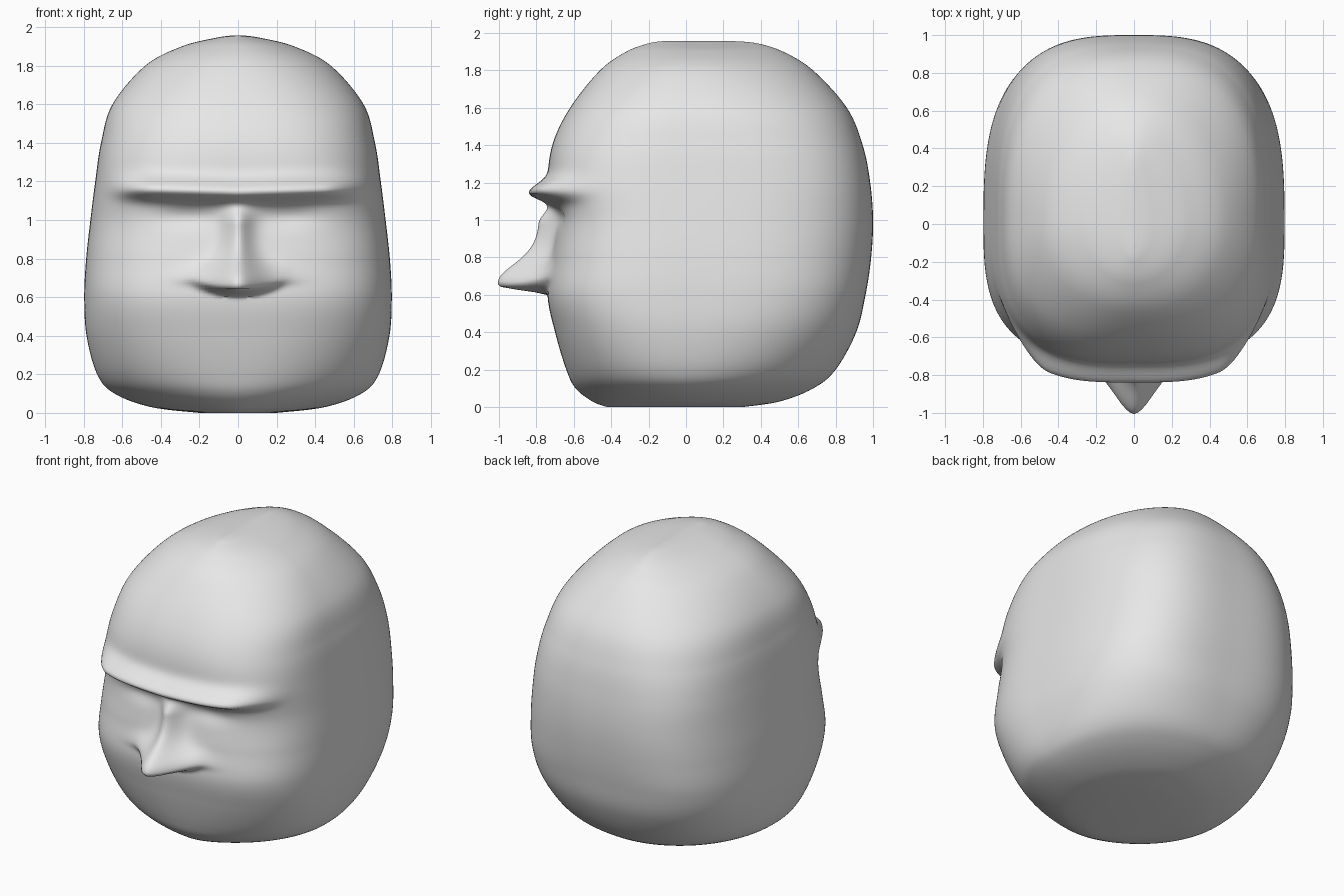
import bpy
import bmesh
from math import cos, sin, pi, exp
from mathutils import Vector

default_cube = bpy.data.objects.get("Cube")
if default_cube:
    bpy.data.objects.remove(default_cube, do_unlink=True)

SIDES = 224      # points around each slice
STEPS = 14       # slices between two profile rows

# Head profile: height, half width, front depth, back depth, squareness
PROFILE = [
    (0, .2, .42, .3, 1.8),
    (.03, .45, .5, .5, 1.8),
    (.1, .64, .59, .68, 2),
    (.2, .73, .64, .8, 2.3),
    (.4, .785, .7, .91, 2.7),
    (.6, .797, .74, .96, 3),
    (.8, .787, .715, .99, 3),
    (1, .765, .69, 1, 3),
    (1.2, .74, .735, .985, 3),
    (1.4, .71, .715, .945, 2.8),
    (1.6, .65, .62, .86, 2.5),
    (1.8, .48, .46, .68, 2.1),
    (1.9, .29, .32, .52, 1.9),
    (1.945, .11, .2, .38, 1.8),
    (1.957, .02, .12, .25, 1.8),
]


def smooth_step(low, high, value):
    t = min(max((value - low) / (high - low), 0), 1)
    return t * t * (3 - 2 * t)


def bump(value, center, width):
    return exp(-((value - center) / width) ** 2)


def smooth_rows(rows):
    """Run a smooth curve through the profile rows."""
    rows = [Vector(row) for row in rows]
    last = len(rows) - 1
    result = []
    for i in range(last):
        before, start = rows[max(i - 1, 0)], rows[i]
        end, after = rows[i + 1], rows[min(i + 2, last)]
        tangent_start, tangent_end = (end - before) / 2, (after - start) / 2
        for step in range(STEPS):
            t = step / STEPS
            blend = t * t * (3 - 2 * t)
            result.append(start * (1 - blend) + end * blend
                          + tangent_start * t * (1 - t) ** 2
                          - tangent_end * t * t * (1 - t))
    return result + [rows[last]]


def brow(x, z):
    """Heavy ridge with a sharper underside."""
    offset = z - 1.14 - .03 * abs(x)
    width = .065 if offset > 0 else .045
    return .115 * bump(offset, 0, width) * (1 - smooth_step(.45, .72, abs(x)))


def nose(x, z):
    """Narrow bridge that flares into a pointed tip and wide nostrils."""
    z -= .8 * min(x * x, .06)
    length = .1 + .17 * bump(z, .67, .13)
    length *= smooth_step(.595, .65, z) * (1 - smooth_step(.98, 1.12, z))
    width = .07 + .085 * bump(z, .65, .12)
    return length * exp(-abs(x / width) ** 1.8)


def eye_socket(x, z):
    return -.025 * bump(abs(x), .25, .16) * bump(z, 1.02, .06)


def head_point(row, angle):
    z, width, front, back, power = row
    dx, dy = cos(angle), sin(angle)
    depth = back if dy > 0 else front
    radius = (abs(dx / width) ** power + abs(dy / depth) ** power) ** (-1 / power)
    x, y = radius * dx, radius * dy
    if y < 0:
        facing = smooth_step(.2, .5, -y)
        y -= facing * (brow(x, z) + nose(x, z) + eye_socket(x, z))
    return x, y, z


# Head: stacked rounded slices joined into one skin
bm = bmesh.new()
rings = [[bm.verts.new(head_point(row, 2 * pi * i / SIDES)) for i in range(SIDES)]
         for row in smooth_rows(PROFILE)]
for lower, upper in zip(rings, rings[1:]):
    for i in range(SIDES):
        j = (i + 1) % SIDES
        bm.faces.new((lower[i], lower[j], upper[j], upper[i]))
bm.faces.new(reversed(rings[0]))
bm.faces.new(rings[-1])

mesh = bpy.data.meshes.new("head")
bm.to_mesh(mesh)
bm.free()
head = bpy.data.objects.new("head", mesh)
bpy.context.collection.objects.link(head)

# Plain grey material
grey = bpy.data.materials.new("plain_grey")
grey.use_nodes = True
color = (.8, .8, .8, 1)
grey.diffuse_color = color
grey.node_tree.nodes["Principled BSDF"].inputs["Base Color"].default_value = color
mesh.materials.append(grey)

bpy.ops.object.select_all(action='DESELECT')
head.select_set(True)
bpy.context.view_layer.objects.active = head
bpy.ops.object.shade_smooth_by_angle(angle=pi / 3)
